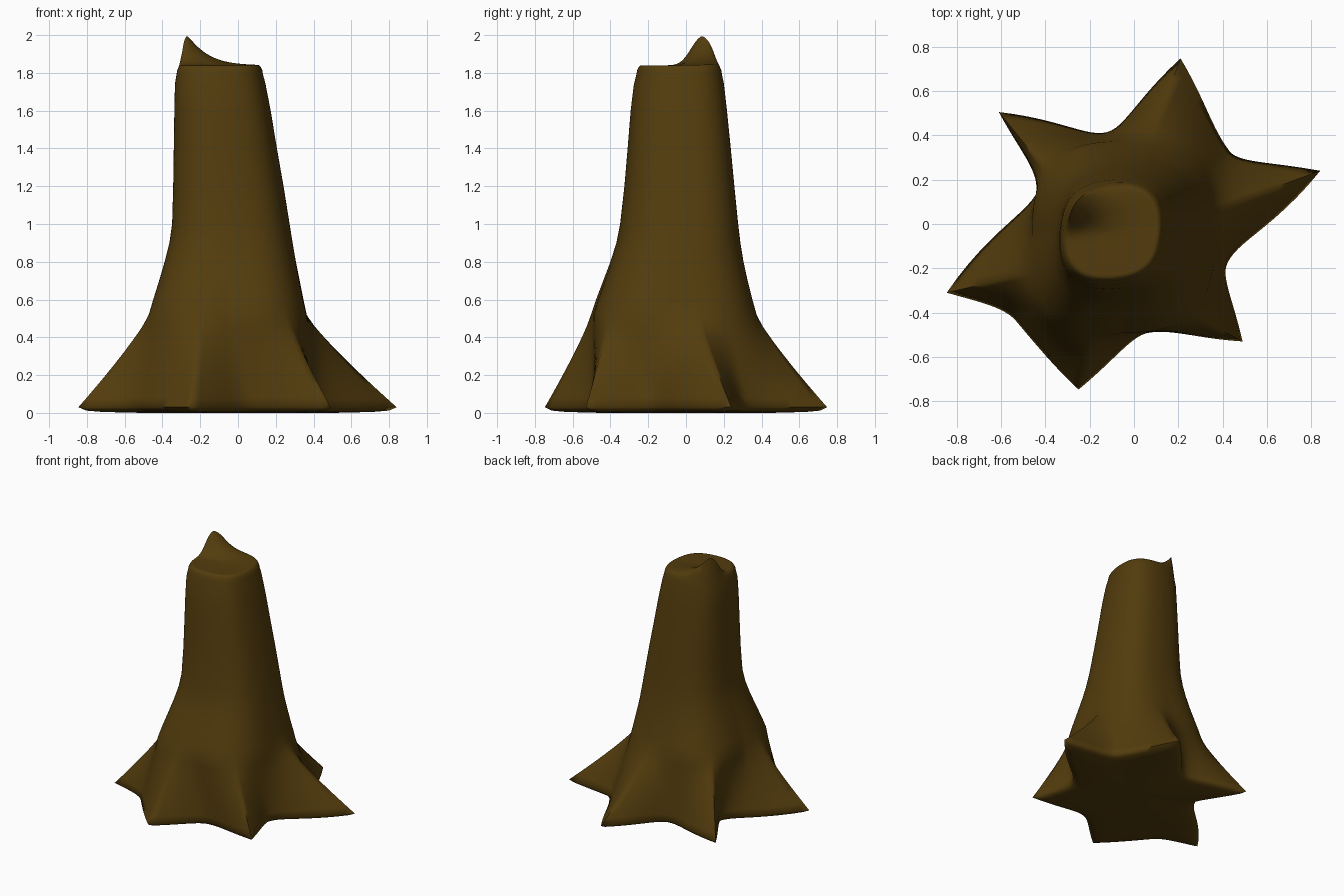
import bpy, bmesh, math

if "Cube" in bpy.data.objects:
    bpy.data.objects.remove(bpy.data.objects["Cube"])

# Root tips and the hollows between them, anticlockwise in plan
STAR = [(0.84, 0.24), (0.43, 0.33), (0.21, 0.747), (-0.12, 0.415), (-0.61, 0.505), (-0.43, 0.16),
        (-0.845, -0.31), (-0.53, -0.44), (-0.25, -0.747), (0.07, -0.49), (0.49, -0.53), (0.42, -0.18)]
STEPS = 12

# Trunk extents: z, x min, x max, y min, y max
TRUNK = [(0.52, -0.46, 0.362, -0.49, 0.372), (0.60, -0.438, 0.345, -0.465, 0.35),
         (0.70, -0.41, 0.325, -0.43, 0.325), (0.80, -0.383, 0.305, -0.395, 0.303),
         (0.90, -0.36, 0.288, -0.365, 0.287), (1.0, -0.347, 0.272, -0.347, 0.275),
         (1.2, -0.342, 0.24, -0.325, 0.255), (1.4, -0.339, 0.205, -0.308, 0.236),
         (1.6, -0.336, 0.172, -0.292, 0.216), (1.74, -0.333, 0.145, -0.275, 0.2),
         (1.79, -0.325, 0.132, -0.262, 0.19)]


def star_ring():
    pts = []
    for i, p in enumerate(STAR):
        q = STAR[(i + 1) % 12]
        a, b = math.atan2(p[1], p[0]), math.atan2(q[1], q[0])
        b += 2 * math.pi if b < a else 0
        ra, rb = math.hypot(*p), math.hypot(*q)
        for k in range(STEPS):
            t = k / STEPS
            u = 1 - t if i % 2 == 0 else t      # 1 at the tip, 0 in the hollow
            tip, low = (ra, rb) if i % 2 == 0 else (rb, ra)
            r = low + (tip - low) * u ** 2
            ang = a + (b - a) * t
            pts.append((ang, r * math.cos(ang), r * math.sin(ang)))
    return pts


star = star_ring()


def trunk_ring(row, n=2.75, s=1.0):
    z, x0, x1, y0, y1 = row
    flare = min(1, max(0, (1.05 - z) / 0.5))
    out = []
    for ang, _, _ in star:
        c, d = math.cos(ang), math.sin(ang)
        r = s / (abs(c) ** n + abs(d) ** n) ** (1 / n)
        # wider across one diagonal, with a swell low on the front left
        diag = math.sin(2 * ang)
        swell = 0.02 + (0.06 * flare if c < 0 else 0)
        r *= 1 + swell * max(0, diag) + 0.055 * (1 - flare) * min(0, diag)
        out.append(((x0 + x1) / 2 + (x1 - x0) / 2 * r * c,
                    (y0 + y1) / 2 + (y1 - y0) / 2 * r * d, z))
    return out


def splinter(x, y):
    dx, dy = max(0, x + 0.272), y - 0.112
    return 0.16 * math.exp(-(dx / 0.11) ** 1.15) * math.exp(-abs(dy / (0.105 if dy < 0 else 0.066)) ** 2.6)


# Slightly domed underside
rings = [[(x * s, y * s, z) for _, x, y in star] for s, z in ((0.6, 0), (0.85, 0.005), (0.95, 0.012))]

# Flared roots, blended from the star footprint up into the trunk
low = trunk_ring(TRUNK[0])
for z in (0.03, 0.08, 0.14, 0.2, 0.26, 0.32, 0.38, 0.42, 0.46):
    t = (z - 0.03) / 0.49
    w = (1 - t) ** 1.15
    rings.append([(p[0] * (1 - w) + x * w, p[1] * (1 - w) + y * w, z)
                  for p, (_, x, y) in zip(low, star)])

# Tapering trunk
rings += [trunk_ring(row) for row in TRUNK]

# Rounded rim and broken top with one raised splinter
for s, z, k in ((0.98, 1.815, 0.12), (0.94, 1.832, 0.55), (0.9, 1.84, 1), (0.85, 1.84, 1),
                (0.77, 1.84, 1), (0.66, 1.84, 1), (0.54, 1.84, 1), (0.4, 1.84, 1), (0.2, 1.84, 1)):
    rings.append([(x, y, z + k * splinter(x, y)) for x, y, _ in trunk_ring(TRUNK[-1], 2.75, s)])

bm = bmesh.new()
loops = [[bm.verts.new(p) for p in ring] for ring in rings]
count = len(star)
for a, b in zip(loops, loops[1:]):
    for i in range(count):
        j = (i + 1) % count
        bm.faces.new((a[i], a[j], b[j], b[i]))
base = bm.verts.new((0, 0, 0))
crown = bm.verts.new((-0.097, -0.036, 1.84 + splinter(-0.097, -0.036)))
for i in range(count):
    j = (i + 1) % count
    bm.faces.new((base, loops[0][j], loops[0][i]))
    bm.faces.new((crown, loops[-1][i], loops[-1][j]))
bmesh.ops.recalc_face_normals(bm, faces=bm.faces)

mesh = bpy.data.meshes.new("tree_stump")
bm.to_mesh(mesh)
bm.free()
stump = bpy.data.objects.new("tree_stump", mesh)
bpy.context.collection.objects.link(stump)
bark = bpy.data.materials.new("bark")
bark.diffuse_color = (0.088, 0.046, 0.004, 1)
bark.use_nodes = True
bark.node_tree.nodes["Principled BSDF"].inputs["Base Color"].default_value = bark.diffuse_color
mesh.materials.append(bark)

bpy.context.view_layer.objects.active = stump
stump.select_set(True)
bpy.ops.object.shade_smooth_by_angle(angle=math.radians(80))
